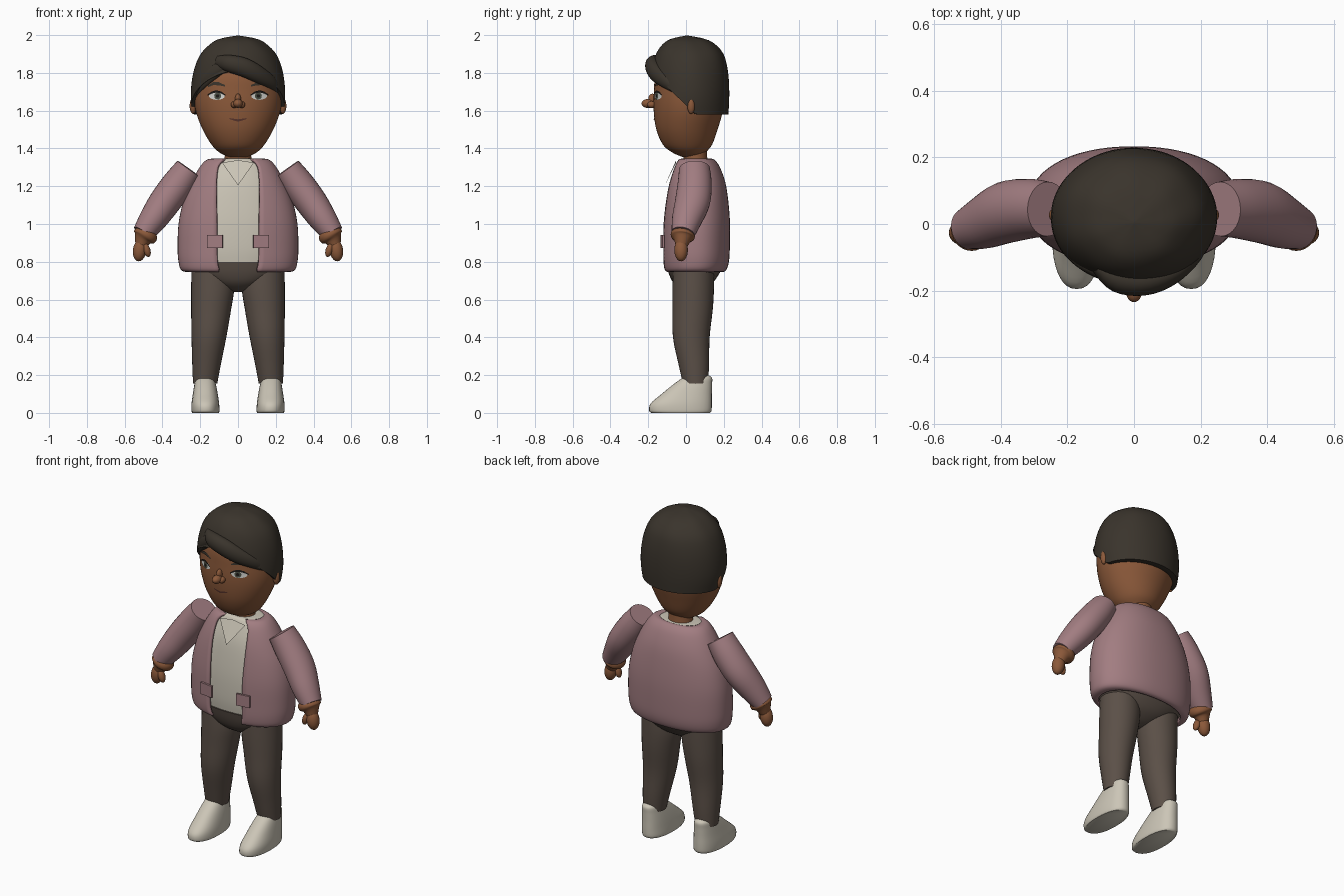
import bpy, bmesh, math
from mathutils import Vector, Matrix

if "Cube" in bpy.data.objects:
    bpy.data.objects.remove(bpy.data.objects["Cube"])


def material(name, r, g, b):
    m = bpy.data.materials.new(name)
    m.diffuse_color = (r, g, b, 1)
    m.use_nodes = True
    m.node_tree.nodes["Principled BSDF"].inputs["Base Color"].default_value = m.diffuse_color
    return m


SKIN = material("brown skin", 0.26, 0.10, 0.042)
HAIR = material("dark hair", 0.042, 0.034, 0.025)
PINK = material("dusty pink", 0.36, 0.205, 0.22)
CREAM = material("cream", 0.60, 0.56, 0.47)
TROUSER = material("grey brown", 0.105, 0.08, 0.064)
WHITE = material("eye white", 0.65, 0.65, 0.62)
IRIS = material("grey iris", 0.07, 0.08, 0.06)
BLACK = material("near black", 0.012, 0.010, 0.009)
LIP = material("dark lip", 0.10, 0.035, 0.025)


def finish(name, bm, mat, angle=50):
    bmesh.ops.remove_doubles(bm, verts=bm.verts, dist=1e-5)
    bmesh.ops.recalc_face_normals(bm, faces=bm.faces)
    me = bpy.data.meshes.new(name)
    bm.to_mesh(me)
    bm.free()
    me.materials.append(mat)
    ob = bpy.data.objects.new(name, me)
    bpy.context.collection.objects.link(ob)
    bpy.ops.object.select_all(action='DESELECT')
    ob.select_set(True)
    bpy.context.view_layer.objects.active = ob
    bpy.ops.object.shade_smooth_by_angle(angle=math.radians(angle))
    return ob


def loft(name, rings, mat, closed=True, caps=True, angle=50):
    bm = bmesh.new()
    vs = [[bm.verts.new(p) for p in r] for r in rings]
    n = len(vs[0])
    for a, b in zip(vs, vs[1:]):
        for i in range(n if closed else n - 1):
            j = (i + 1) % n
            bm.faces.new((a[i], a[j], b[j], b[i]))
    if caps:
        bm.faces.new(vs[0])
        bm.faces.new(vs[-1])
    return finish(name, bm, mat, angle)


def spline(table, steps=4):
    """Smoothly resample rows of numbers."""
    out = []
    for i in range(len(table) - 1):
        p = [Vector(table[min(max(k, 0), len(table) - 1)]) for k in range(i - 1, i + 3)]
        for s in range(steps):
            t = s / steps
            out.append(0.5 * (2 * p[1] + (p[2] - p[0]) * t + (2 * p[0] - 5 * p[1] + 4 * p[2] - p[3]) * t * t
                              + (3 * p[1] - p[0] - 3 * p[2] + p[3]) * t ** 3))
    return out + [Vector(table[-1])]


def oval(a, rx, ry, e=2.0):
    """Superellipse point, angle 0 faces the front (-y)."""
    s, c = math.sin(a), math.cos(a)
    return (rx * math.copysign(abs(s) ** (2 / e), s), -ry * math.copysign(abs(c) ** (2 / e), c))


def stack(name, table, mat, cx=0, n=40, e=2.0, steps=4):
    """Horizontal ovals: rows are z, rx, centre y, ry, optional extra x shift."""
    rings = []
    for z, rx, cy, ry, dx in spline([tuple(r) + (0,) * (5 - len(r)) for r in table], steps):
        pts = [oval(2 * math.pi * i / n, rx, ry, e) for i in range(n)]
        rings.append([(cx + dx + x, cy + y, z) for x, y in pts])
    return loft(name, rings, mat)


def tube(name, table, mat, ref=(0, 1, 0), n=28, steps=4):
    """Tube along a path: rows are x, y, z, side radius, radius along ref."""
    rows = spline(table, steps)
    pos = [Vector(r[:3]) for r in rows]
    rings = []
    for i, r in enumerate(rows):
        t = (pos[min(i + 1, len(pos) - 1)] - pos[max(i - 1, 0)]).normalized()
        v = (Vector(ref) - t * t.dot(Vector(ref))).normalized()
        u = t.cross(v)
        rings.append([pos[i] + u * r[3] * math.cos(k * math.tau / n) + v * r[4] * math.sin(k * math.tau / n)
                      for k in range(n)])
    return loft(name, rings, mat)


def ball(name, loc, size, mat, tilt=0):
    bm = bmesh.new()
    bmesh.ops.create_uvsphere(bm, u_segments=24, v_segments=14, radius=1)
    bmesh.ops.transform(bm, verts=bm.verts, matrix=Matrix.Translation(loc)
                        @ Matrix.Rotation(tilt, 4, 'Y') @ Matrix.Diagonal((*size, 1)))
    return finish(name, bm, mat)


def interp(table, z):
    for a, b in zip(table, table[1:]):
        if a[0] <= z <= b[0]:
            return Vector(a).lerp(Vector(b), (z - a[0]) / (b[0] - a[0]))
    return Vector(table[0] if z < table[0][0] else table[-1])


# Head and neck
HEAD = [(1.355, 0.05, 0.03, 0.05), (1.38, 0.10, 0.015, 0.09), (1.42, 0.14, 0.008, 0.13),
        (1.50, 0.187, 0.005, 0.162), (1.60, 0.224, 0.012, 0.183), (1.70, 0.232, 0.015, 0.185),
        (1.80, 0.215, 0.02, 0.178), (1.90, 0.14, 0.02, 0.12), (1.95, 0.03, 0.02, 0.03)]
stack("head", HEAD, SKIN, n=64, steps=6)
HEAD_FINE = [tuple(r) for r in spline(HEAD, 6)]
stack("neck", [(1.32, 0.075, 0.05, 0.065), (1.36, 0.07, 0.05, 0.062), (1.42, 0.07, 0.045, 0.065)], SKIN)


def face_plate(name, outline, lift, mat):
    """Thin patch hugging the front of the head."""
    bm = bmesh.new()

    def put(x, z):
        _, rx, cy, ry = interp(HEAD_FINE, z)
        return bm.verts.new((x, cy - ry * math.sqrt(max(0, 1 - (x / rx) ** 2)) - lift, z))
    n = len(outline)
    mid = put(sum(p[0] for p in outline) / n, sum(p[1] for p in outline) / n)
    vs = [put(*p) for p in outline]
    for i in range(n):
        bm.faces.new((mid, vs[i], vs[(i + 1) % n]))
    ob = finish(name, bm, mat)
    if sum(p.normal.y for p in ob.data.polygons) > 0:
        ob.data.flip_normals()


def disc(cx, cz, rx, rz, n=16):
    return [(cx + rx * math.cos(i * math.tau / n), cz + rz * math.sin(i * math.tau / n)) for i in range(n)]


def stroke(name, line, half, lift, mat):
    """Thin tapered line on the face, made of short patches."""
    w = [half * math.sin(math.pi * (0.15 + 0.7 * i / (len(line) - 1))) for i in range(len(line))]
    for i in range(len(line) - 1):
        (x0, z0), (x1, z1) = line[i], line[i + 1]
        face_plate(name, [(x0, z0 - w[i]), (x1, z1 - w[i + 1]), (x1, z1 + w[i + 1]), (x0, z0 + w[i])], lift, mat)


# Face features
for s in (1, -1):
    face_plate("eye", disc(s * 0.112, 1.678, 0.042, 0.021), 0.004, WHITE)
    face_plate("iris", disc(s * 0.108, 1.678, 0.018, 0.019), 0.006, IRIS)
    face_plate("pupil", disc(s * 0.108, 1.678, 0.009, 0.009), 0.008, BLACK)
    stroke("eyelash", [(s * (0.066 + 0.024 * i), 1.682 + 0.02 * math.sin(i * math.pi / 4)) for i in range(5)],
           0.006, 0.0085, BLACK)
    stroke("eyebrow", [(s * x, z) for x, z in ((0.07, 1.732), (0.10, 1.742), (0.13, 1.744), (0.16, 1.728))],
           0.009, 0.005, HAIR)
    ball("ear", (s * 0.238, 0.027, 1.625), (0.018, 0.02, 0.042), SKIN)
    ball("nostril", (s * 0.02, -0.182, 1.632), (0.018, 0.024, 0.018), SKIN)
ball("nose_tip", (0, -0.20, 1.638), (0.025, 0.035, 0.024), SKIN)
ball("nose_bridge", (0, -0.178, 1.66), (0.016, 0.022, 0.03), SKIN)
stroke("mouth", [(x, z) for x, z in ((-0.045, 1.558), (-0.02, 1.552), (0, 1.548), (0.02, 1.552), (0.045, 1.558))],
       0.006, 0.004, LIP)

# Hair cap: hem rises toward the forehead, wavy toward the crown
CAP = [(1.58, 0.238, 0.02, 0.204), (1.66, 0.25, 0.02, 0.209), (1.75, 0.246, 0.02, 0.208), (1.83, 0.230, 0.02, 0.199),
       (1.90, 0.20, 0.02, 0.178), (1.95, 0.152, 0.015, 0.14), (1.98, 0.10, 0.01, 0.09), (1.998, 0.003, 0.005, 0.003)]
CAP_FINE = [tuple(r) for r in spline(CAP, 5)]
N, rings = 70, []
for k in range(-1, 19):
    t, ring = max(k, 0) / 18, []
    for i in range(N):
        a = i * math.tau / N
        hem = 1.58 + max(0, 0.05 - (0.02 - 0.2 * math.cos(a))) * 1.0
        z = hem + (1.998 - hem) * math.sin(t * math.pi / 2)
        _, rx, cy, ry = interp(CAP_FINE, z)
        f = 0.84 if k < 0 else 1 + 0.035 * math.cos(7 * a + 3 * t) * t * t
        x, y = oval(a, rx * f, ry * f)
        ring.append((x, cy + y, z))
    rings.append(ring)
loft("hair_cap", rings, HAIR)
# Swept fringe locks
tube("fringe", [(-0.11, -0.13, 1.86, 0.02, 0.03), (-0.05, -0.165, 1.85, 0.04, 0.045), (0.03, -0.175, 1.83, 0.04, 0.05),
                (0.11, -0.15, 1.79, 0.034, 0.045), (0.185, -0.092, 1.742, 0.022, 0.032),
                (0.23, -0.01, 1.68, 0.008, 0.01)], HAIR, ref=(0, 0, 1))
tube("side_lock", [(-0.06, -0.16, 1.85, 0.02, 0.03), (-0.13, -0.13, 1.80, 0.022, 0.035),
                   (-0.19, -0.085, 1.74, 0.018, 0.03), (-0.235, -0.01, 1.66, 0.008, 0.01)], HAIR, ref=(0, 0, 1))

# Jacket: open shell, rows are z, rx, centre y, ry, half opening
JACKET = [(0.752, 0.26, 0.045, 0.145, 0.10), (0.76, 0.295, 0.047, 0.16, 0.10), (0.80, 0.308, 0.05, 0.17, 0.108),
          (0.87, 0.313, 0.052, 0.173, 0.11), (1.0, 0.308, 0.053, 0.173, 0.11), (1.12, 0.282, 0.054, 0.163, 0.113),
          (1.22, 0.24, 0.054, 0.147, 0.113), (1.30, 0.195, 0.052, 0.12, 0.105), (1.335, 0.16, 0.05, 0.095, 0.08),
          (1.338, 0.125, 0.05, 0.078, 0.065)]
E = 2.2
rings = []
for z, rx, cy, ry, gap in spline(JACKET, 4):
    a0 = math.asin(min(1, gap / rx) ** (E / 2))
    pts = [oval(a0 + (math.tau - 2 * a0) * i / 56, rx, ry, E) for i in range(57)]
    rings.append([(x, cy + y, z) for x, y in pts])
jacket = loft("jacket", rings, PINK, closed=False, caps=False)
mod = jacket.modifiers.new("thickness", 'SOLIDIFY')
mod.thickness, mod.offset = 0.014, 0

# Shirt under the jacket, with a flat V collar
SHIRT = [(z, rx - 0.016, cy, ry - 0.016) for z, rx, cy, ry, _ in JACKET[2:8]]
SHIRT[0] = (0.79, 0.27, 0.05, 0.148)
stack("shirt", SHIRT + [(1.325, 0.148, 0.05, 0.092), (1.344, 0.115, 0.05, 0.078), (1.345, 0.06, 0.05, 0.05)],
      CREAM, e=E, n=56)
bm = bmesh.new()
row = [bm.verts.new(p) for p in ((-0.085, -0.052, 1.325), (0, -0.112, 1.205), (0.085, -0.052, 1.325),
                                 (0, -0.052, 1.338))]
bm.faces.new((row[0], row[1], row[3]))
bm.faces.new((row[1], row[2], row[3]))
finish("shirt_collar", bm, CREAM)

# Trousers hips
stack("hips", [(0.64, 0.02, 0.03, 0.02), (0.655, 0.08, 0.032, 0.06), (0.69, 0.165, 0.037, 0.105),
               (0.74, 0.24, 0.043, 0.135), (0.80, 0.276, 0.05, 0.157)], TROUSER, e=E)

for s in (1, -1):
    # Patch pocket at the jacket edge
    bm = bmesh.new()
    bmesh.ops.create_cube(bm, size=1, matrix=Matrix.Translation((s * 0.122, -0.124, 0.907))
                          @ Matrix.Rotation(s * 0.12, 4, 'Z') @ Matrix.Diagonal((0.082, 0.012, 0.07, 1)))
    finish("pocket", bm, PINK, 30)
    # Sleeve, wrist, hand
    tube("sleeve", [(s * x, y, z, a, b) for x, y, z, a, b in (
        (0.26, 0.045, 1.292, 0.074, 0.082), (0.315, 0.046, 1.215, 0.084, 0.09), (0.385, 0.035, 1.12, 0.084, 0.093),
        (0.45, 0.005, 1.025, 0.074, 0.08), (0.502, -0.015, 0.95, 0.058, 0.062))], PINK)
    tube("wrist", [(s * x, y, z, a, a) for x, y, z, a in (
        (0.48, -0.013, 0.965, 0.05), (0.486, -0.015, 0.95, 0.062), (0.494, -0.018, 0.932, 0.063),
        (0.503, -0.02, 0.915, 0.045), (0.515, -0.024, 0.88, 0.03))], SKIN)
    ball("hand", (s * 0.52, -0.026, 0.862), (0.036, 0.036, 0.06), SKIN, tilt=-s * 0.15)
    ball("thumb", (s * 0.483, -0.04, 0.862), (0.019, 0.022, 0.038), SKIN, tilt=s * 0.3)
    # Trouser leg
    stack("trouser_leg", [(0.155, 0.064, 0.05, 0.066, s * 0.174), (0.25, 0.075, 0.042, 0.08, s * 0.167),
                          (0.40, 0.092, 0.028, 0.097, s * 0.154), (0.55, 0.106, 0.035, 0.107, s * 0.142),
                          (0.66, 0.114, 0.038, 0.110, s * 0.134), (0.76, 0.11, 0.04, 0.108, s * 0.136)],
          TROUSER, n=32)
    # Shoe
    stack("shoe", [(0.0, 0.070, -0.028, 0.155, s * 0.172), (0.012, 0.074, -0.03, 0.165, s * 0.172),
                   (0.05, 0.073, -0.025, 0.162, s * 0.173), (0.10, 0.066, 0.004, 0.133, s * 0.173),
                   (0.15, 0.057, 0.035, 0.103, s * 0.174), (0.185, 0.048, 0.06, 0.078, s * 0.175),
                   (0.20, 0.03, 0.07, 0.05, s * 0.175)], CREAM, n=32, e=2.3)
